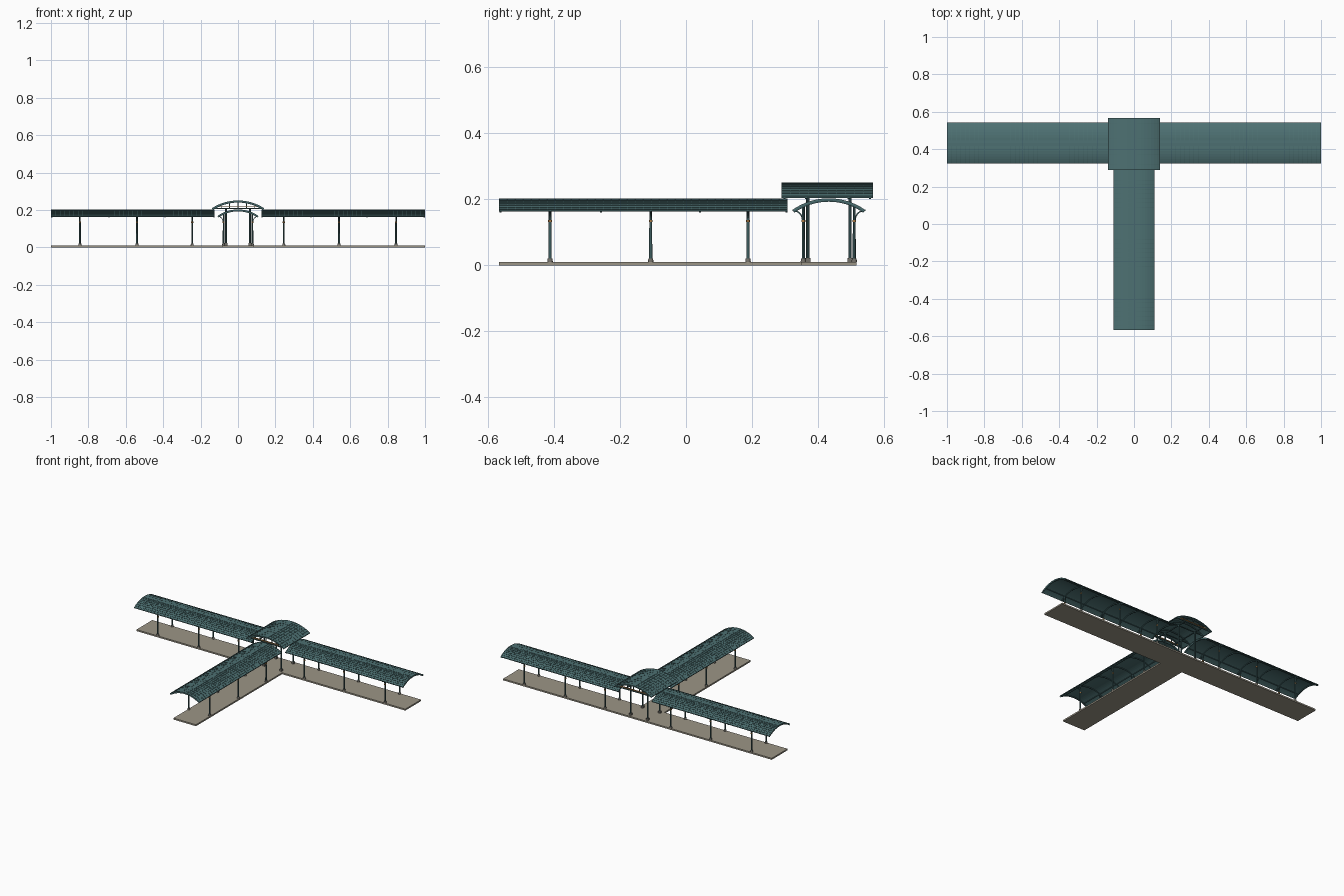
import bpy, bmesh, math
from mathutils import Matrix, Vector

cube = bpy.data.objects.get("Cube")
if cube:
    bpy.data.objects.remove(cube, do_unlink=True)


def material(name, r, g, b):
    m = bpy.data.materials.new(name)
    m.use_nodes = True
    m.diffuse_color = (r, g, b, 1)
    m.node_tree.nodes["Principled BSDF"].inputs["Base Color"].default_value = (r, g, b, 1)
    return m


TEAL = material("roof_teal", 0.075, 0.165, 0.17)
FRAME = material("frame_teal", 0.045, 0.105, 0.11)
PAVING = material("paving_stone", 0.33, 0.30, 0.24)
BASE = material("base_stone", 0.17, 0.16, 0.14)
BRONZE = material("bronze", 0.42, 0.20, 0.06)

CY = 0.433        # junction of the three arms
FLOOR = 0.01


def finish(name, bm, mat, place, smooth=False):
    bmesh.ops.recalc_face_normals(bm, faces=bm.faces)
    mesh = bpy.data.meshes.new(name)
    bm.to_mesh(mesh)
    bm.free()
    mesh.materials.append(mat)
    mesh.transform(place)
    ob = bpy.data.objects.new(name, mesh)
    bpy.context.collection.objects.link(ob)
    if smooth:
        bpy.ops.object.select_all(action='DESELECT')
        ob.select_set(True)
        bpy.context.view_layer.objects.active = ob
        bpy.ops.object.shade_smooth_by_angle()
    return ob


def extrude(bm, points, u0, u1):
    """Extrude a (v, z) outline along u."""
    a = [bm.verts.new((u0, v, z)) for v, z in points]
    b = [bm.verts.new((u1, v, z)) for v, z in points]
    n = len(points)
    bm.faces.new(a)
    bm.faces.new(b[::-1])
    for i in range(n):
        bm.faces.new((a[i], a[(i + 1) % n], b[(i + 1) % n], b[i]))


def box(bm, u, v, z):
    extrude(bm, [(v[0], z[0]), (v[1], z[0]), (v[1], z[1]), (v[0], z[1])], *u)


def cylinder(bm, u, v, z0, z1, r0, r1, sides=12):
    bmesh.ops.create_cone(bm, cap_ends=True, segments=sides, radius1=r0, radius2=r1,
                          depth=z1 - z0, matrix=Matrix.Translation((u, v, (z0 + z1) / 2)))


class Vault:
    """Shallow circular arch given by half width, eaves and crown heights."""

    def __init__(self, half, eaves, crown):
        rise = crown - eaves
        self.r = (half ** 2 + rise ** 2) / (2 * rise)
        self.c = crown - self.r
        self.a = math.asin(half / self.r)

    def point(self, t, offset=0):
        r = self.r + offset
        return (r * math.sin(t * self.a), self.c + r * math.cos(t * self.a))

    def band(self, inner, outer, steps=24, span=1):
        ts = [span * (2 * i / steps - 1) for i in range(steps + 1)]
        return [self.point(t, outer) for t in ts] + [self.point(t, inner) for t in ts[::-1]]

    def lapped(self, inner, laps=8, lift=0.002):
        """Each sheet runs down from the crown and overhangs the next."""
        right = []
        for i in range(laps):
            right.append(self.point(i / laps, -lift))
            right.append(self.point((i + 1) / laps, 0))
        right[0] = self.point(0, 0)
        left = [(-v, z) for v, z in right[:0:-1]]
        under = [self.point(1 - i / 10, inner) for i in range(21)]
        return left + right + under


def roof(name, vault, u0, u1, place, seams):
    bm = bmesh.new()
    extrude(bm, vault.lapped(-0.005), u0, u1)
    finish(name, bm, TEAL, place)
    # thin standing seams across the sheets
    bm = bmesh.new()
    for i in range(seams + 1):
        u = u0 + (u1 - u0 - 0.0015) * i / seams
        extrude(bm, vault.band(-0.003, 0.0004, 16), u, u + 0.0015)
    finish(name + "_seams", bm, TEAL, place)


def arm(label, place):
    start, end = 0.125, 1.0
    posts = (0.245, 0.54, 0.845)
    side = 0.077
    vault = Vault(0.11, 0.168, 0.203)
    roof(label + "_roof", vault, start, end, place, 36)

    # arched ribs and eaves rails
    bm = bmesh.new()
    for u in (start + 0.004, 0.39, 0.69, end - 0.004) + posts:
        extrude(bm, vault.band(-0.010, -0.004), u - 0.003, u + 0.003)
    for s in (-1, 1):
        box(bm, (start, end), (s * 0.109 - 0.0015, s * 0.109 + 0.0015), (0.165, 0.169))
        box(bm, (start, end), (s * side - 0.003, s * side + 0.003), (0.179, 0.184))
    finish(label + "_ribs", bm, FRAME, place)

    columns, bases, collars, brackets = (bmesh.new() for _ in range(4))
    for u in posts:
        for s in (-1, 1):
            v = s * side
            cylinder(columns, u, v, FLOOR, 0.184, 0.005, 0.004)
            cylinder(bases, u, v, FLOOR, 0.021, 0.0085, 0.007)
            cylinder(collars, u, v, 0.131, 0.138, 0.0058, 0.0058)
            # quarter-round bracket out to the eaves
            arc = []
            for r0, steps in ((0.030, range(9)), (0.026, range(8, -1, -1))):
                for i in steps:
                    t = math.pi / 2 * i / 8
                    arc.append((v + s * (0.031 - r0 * math.cos(t)), 0.138 + r0 * math.sin(t)))
            extrude(brackets, arc, u - 0.002, u + 0.002)
    finish(label + "_columns", columns, FRAME, place, True)
    finish(label + "_column_bases", bases, BASE, place, True)
    finish(label + "_collars", collars, BRONZE, place, True)
    finish(label + "_brackets", brackets, FRAME, place)


# T-shaped paving slab
bm = bmesh.new()
w = 0.084
outline = [(-1, CY + w), (-1, CY - w), (-w, CY - w), (-w, -0.567),
           (w, -0.567), (w, CY - w), (1, CY - w), (1, CY + w)]
face = bm.faces.new([bm.verts.new((x, y, 0)) for x, y in outline])
top = bmesh.ops.extrude_face_region(bm, geom=[face])["geom"]
bmesh.ops.translate(bm, vec=Vector((0, 0, FLOOR)),
                    verts=[g for g in top if isinstance(g, bmesh.types.BMVert)])
finish("paving_slab", bm, PAVING, Matrix())

# Three matching covered walks
centre = Matrix.Translation((0, CY, 0))
for label, angle in (("left_walk", 0), ("right_walk", 180), ("front_walk", -90)):
    arm(label, centre @ Matrix.Rotation(math.radians(angle), 4, 'Z'))

# Raised roof over the junction, its vault running front to back
turn = Matrix.Translation((0, 0.428, 0)) @ Matrix.Rotation(math.radians(90), 4, 'Z')
high = Vault(0.139, 0.210, 0.251)
roof("junction_roof", high, -0.139, 0.139, turn, 10)

bm = bmesh.new()
for u in (-0.13, -0.064, 0.064, 0.13):
    extrude(bm, high.band(-0.011, -0.004), u - 0.003, u + 0.003)
    box(bm, (u - 0.003, u + 0.003), (-0.125, 0.125), (0.207, 0.212))
for s in (-1, 1):
    box(bm, (-0.139, 0.139), (s * 0.136 - 0.002, s * 0.136 + 0.002), (0.205, 0.211))
    box(bm, (-0.13, 0.13), (s * 0.064 - 0.003, s * 0.064 + 0.003), (0.205, 0.211))
    for k in (-0.09, -0.045, 0, 0.045, 0.09):
        box(bm, (s * 0.13 - 0.002, s * 0.13 + 0.002), (k - 0.002, k + 0.002),
            (0.21, high.point(k / 0.139, -0.006)[1]))
finish("junction_frame", bm, FRAME, turn)

bm = bmesh.new()
for s in (-1, 1):
    box(bm, (s * 0.13 - 0.004, s * 0.13 + 0.004), (-0.1, 0.1), (0.216, 0.220))
finish("junction_trim", bm, BRONZE, turn)

columns, bases = bmesh.new(), bmesh.new()
for x in (-0.064, 0.064):
    for y in (-0.064, 0.064):
        cylinder(columns, x, y, FLOOR, 0.208, 0.005, 0.005)
        box(bases, (x - 0.008, x + 0.008), (y - 0.008, y + 0.008), (FLOOR, 0.023))
finish("junction_columns", columns, FRAME, centre, True)
finish("junction_column_bases", bases, BASE, centre)
